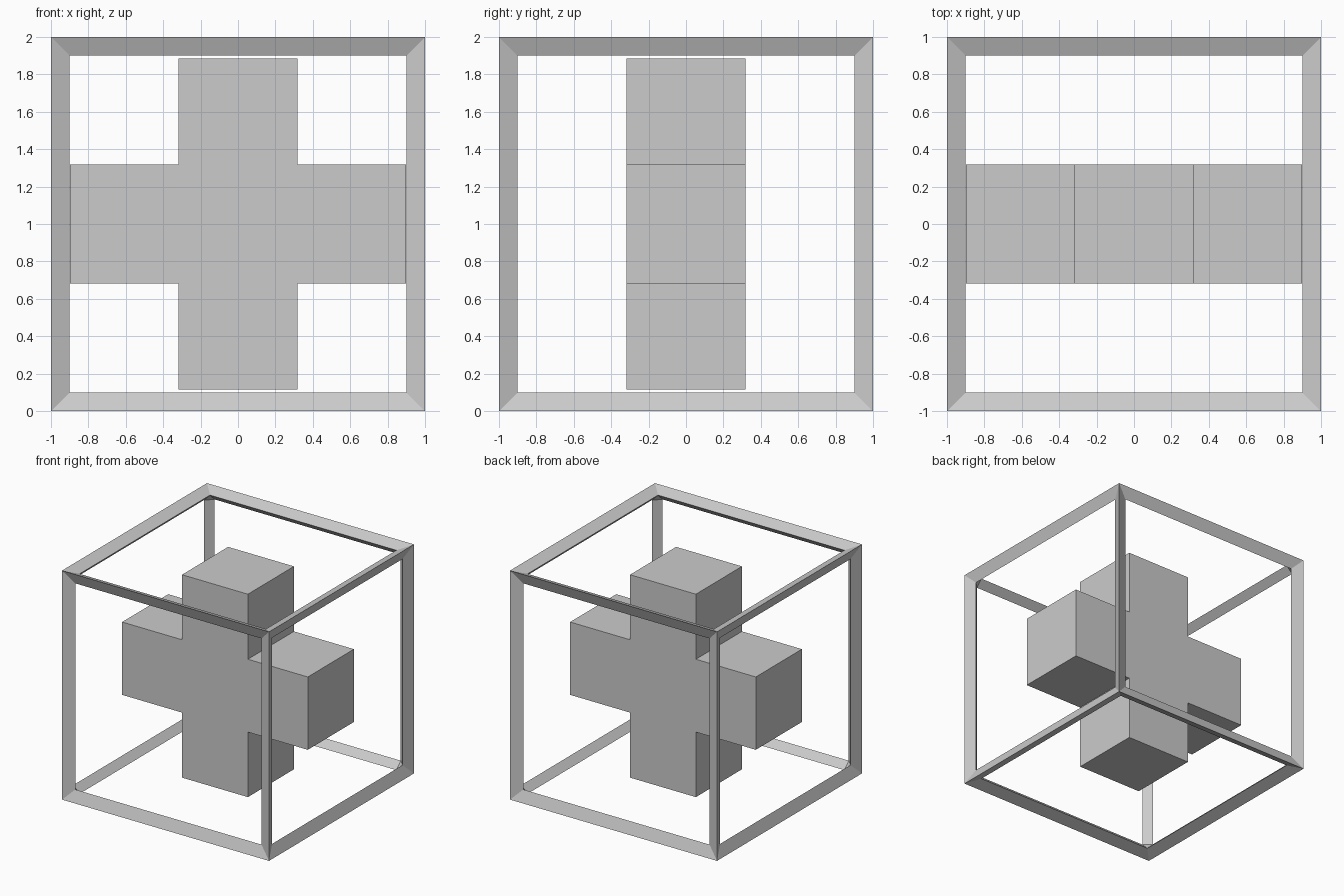
import bpy, bmesh
from mathutils import Vector

if "Cube" in bpy.data.objects:
    bpy.data.objects.remove(bpy.data.objects["Cube"])


def add_object(name, bm, z):
    bmesh.ops.recalc_face_normals(bm, faces=bm.faces[:])
    mesh = bpy.data.meshes.new(name)
    bm.to_mesh(mesh)
    bm.free()
    obj = bpy.data.objects.new(name, mesh)
    obj.location.z = z
    bpy.context.collection.objects.link(obj)
    return obj


# Cage: twelve mitred bars of triangular section along the edges of a cube
INSET, DEPTH = 0.10, 0.04
bm = bmesh.new()
bmesh.ops.create_cube(bm, size=2)
cube_faces, cube_edges, cube_verts = bm.faces[:], bm.edges[:], bm.verts[:]
links = [(e.verts[:], e.link_faces[:]) for e in cube_edges]
corners = [(v, v.link_faces[:]) for v in cube_verts]

inner = {}
for f in cube_faces:
    for v in f.verts:
        co = Vector([c * ((1 - DEPTH) if abs(n) > 0.5 else (1 - INSET))
                     for c, n in zip(v.co, f.normal)])
        inner[f, v] = bm.verts.new(co)

for (a, b), (f, g) in links:
    fa, fb, ga, gb = inner[f, a], inner[f, b], inner[g, a], inner[g, b]
    bm.faces.new((a, b, fb, fa))
    bm.faces.new((b, a, ga, gb))
    bm.faces.new((fa, fb, gb, ga))
for v, faces in corners:
    bm.faces.new([inner[f, v] for f in faces])
bmesh.ops.delete(bm, geom=cube_faces, context='FACES_ONLY')
add_object("cage_frame", bm, 1)

# Core: plus-shaped outline extruded front to back
W, X, Z = 0.318, 0.897, 0.886
outline = [(W, W), (W, Z), (-W, Z), (-W, W), (-X, W), (-X, -W),
           (-W, -W), (-W, -Z), (W, -Z), (W, -W), (X, -W), (X, W)]
bm = bmesh.new()
face = bm.faces.new([bm.verts.new((x, -W, z)) for x, z in outline])
ext = bmesh.ops.extrude_face_region(bm, geom=[face], use_keep_orig=True)
moved = [g for g in ext["geom"] if isinstance(g, bmesh.types.BMVert)]
bmesh.ops.translate(bm, verts=moved, vec=(0, 2 * W, 0))
add_object("cross_core", bm, 1)
